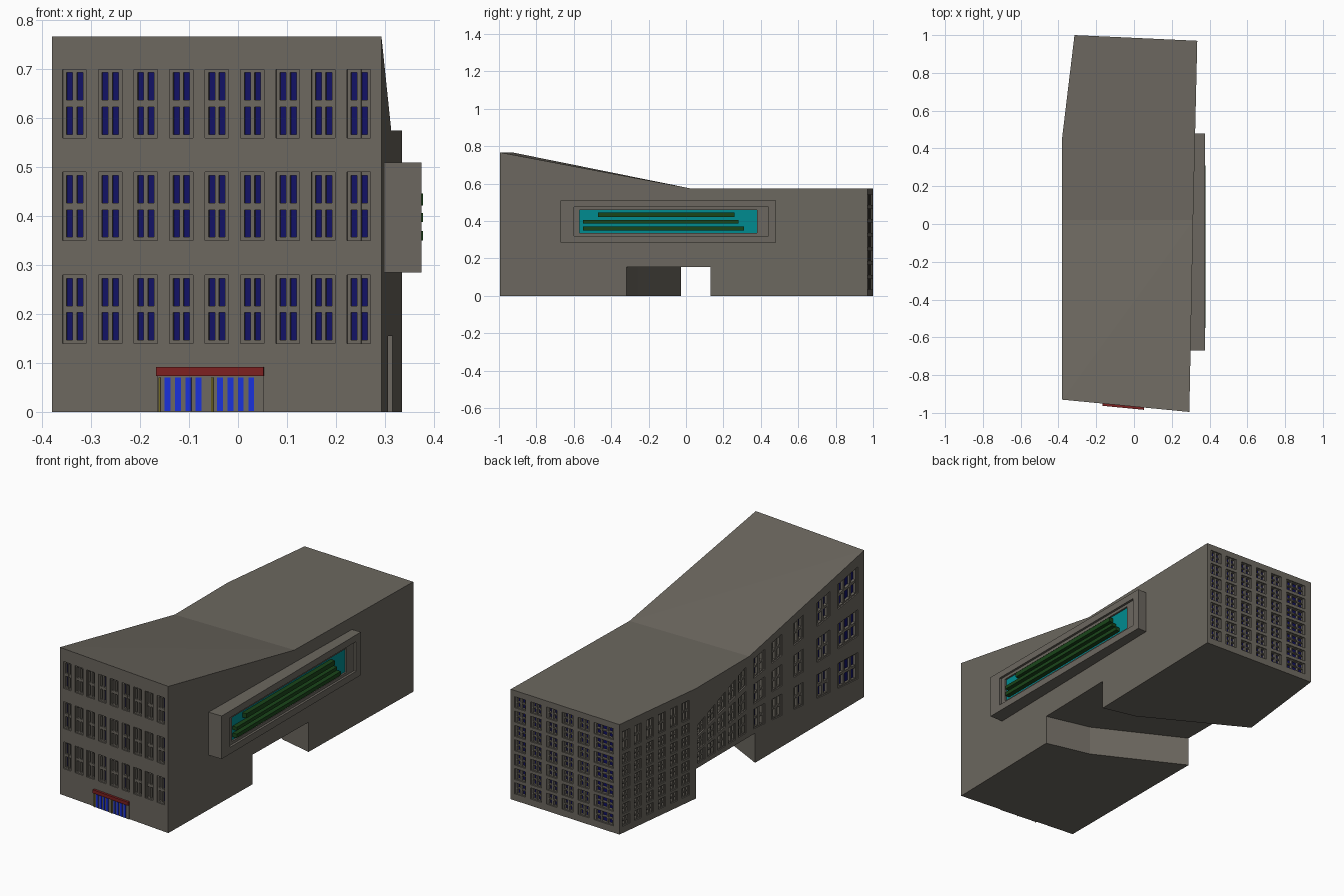
import bpy, bmesh
from mathutils import Vector

if "Cube" in bpy.data.objects:
    bpy.data.objects.remove(bpy.data.objects["Cube"])


def lerp(a, b, t):
    return a + (b - a) * t


def material(name, rgb):
    m = bpy.data.materials.new(name)
    m.diffuse_color = (*rgb, 1)
    m.use_nodes = True
    m.node_tree.nodes["Principled BSDF"].inputs["Base Color"].default_value = m.diffuse_color
    return m


STONE = material("warm_grey", (0.15, 0.137, 0.115))
NAVY = material("window_blue", (0.006, 0.006, 0.13))
BLUE = material("door_blue", (0.01, 0.03, 0.7))
RED = material("dark_red", (0.2, 0.015, 0.015))
YELLOW = material("brass", (0.3, 0.25, 0.03))
TEAL = material("teal", (0.0, 0.26, 0.28))
GREEN = material("dark_green", (0.01, 0.06, 0.01))


def finish(bm, name, mat):
    bmesh.ops.recalc_face_normals(bm, faces=bm.faces)
    me = bpy.data.meshes.new(name)
    bm.to_mesh(me)
    bm.free()
    me.materials.append(mat)
    ob = bpy.data.objects.new(name, me)
    bpy.context.collection.objects.link(ob)
    return ob


def loft(bm, rings):
    """Closed solid through a list of equal-length rings."""
    vs = [[bm.verts.new(p) for p in r] for r in rings]
    n = len(rings[0])
    for a, b in zip(vs, vs[1:]):
        for i in range(n):
            j = (i + 1) % n
            bm.faces.new((a[i], a[j], b[j], b[i]))
    bm.faces.new(vs[0][::-1])
    bm.faces.new(vs[-1])


def subtract(target, cutter):
    cutter.hide_render = True
    mod = target.modifiers.new("cut", 'BOOLEAN')
    mod.operation, mod.solver, mod.object = 'DIFFERENCE', 'EXACT', cutter
    bpy.context.view_layer.objects.active = target
    bpy.ops.object.modifier_apply(modifier=mod.name)
    bpy.data.objects.remove(cutter)


# Building shell: footprint with a roof that rises towards the front
foot = [(-.38, -.93, .767), (.293, -.995, .767), (.313, .02, .575), (.335, .97, .575),
        (-.315, 1.0, .575), (-.38, .46, .575), (-.38, .02, .575)]
bm = bmesh.new()
low = [bm.verts.new((x, y, 0)) for x, y, z in foot]
top = [bm.verts.new(p) for p in foot]
for i in range(7):
    j = (i + 1) % 7
    bm.faces.new((low[i], low[j], top[j], top[i]))
bm.faces.new(low[::-1])
bm.faces.new((top[0], top[1], top[2]))
bm.faces.new((top[0], top[2], top[6]))
bm.faces.new(top[2:])
shell = finish(bm, "building_shell", STONE)

# Bent ground-level passage
path = [(.5, -.35), (.303, -.317), (.069, -.26), (-.38, -.028), (-.5, .035),
        (-.5, .525), (-.38, .46), (.138, .175), (.325, .13), (.5, .09)]
bm = bmesh.new()
loft(bm, [[(x, y, z) for x, y in path] for z in (-.1, .155)])
subtract(shell, finish(bm, "passage_cutter", STONE))


class Wall:
    """Maps (fraction along wall, height, depth inwards) to 3D."""

    def __init__(self, p, q):
        self.p, self.q = Vector((*p, 0)), Vector((*q, 0))
        d = (self.q - self.p).normalized()
        self.inward = Vector((-d.y, d.x, 0))

    def at(self, t, z, depth):
        return self.p.lerp(self.q, t) + self.inward * depth + Vector((0, 0, z))


FL, FR, BR, BL, BEND = (-.38, -.93), (.293, -.995), (.335, .97), (-.315, 1.0), (-.38, .46)
front, back = Wall(FL, FR), Wall(BR, BL)
bent, left = Wall(BL, BEND), Wall(BEND, FL)

holes, bars, panes = bmesh.new(), bmesh.new(), bmesh.new()
U_BARS = {2: [(0, .15), (.41, .59), (.85, 1)],
          3: [(0, .09), (.3, .37), (.63, .7), (.91, 1)]}
V_BARS = [(0, .05), (.45, .55), (.95, 1)]


def window(wall, t0, t1, side0, side1, cols=2):
    """side0 / side1 are (bottom, top) heights at both jambs."""
    def slab(bm, u0, u1, v0, v1, d0, d1):
        def point(u, v, d):
            z = lerp(lerp(side0[0], side1[0], u), lerp(side0[1], side1[1], u), v)
            return wall.at(lerp(t0, t1, u), z, d)
        loft(bm, [[point(u, v, d) for u, v in
                   ((u0, v0), (u1, v0), (u1, v1), (u0, v1))] for d in (d0, d1)])
    slab(holes, 0, 1, 0, 1, -.02, .024)
    slab(panes, 0, 1, 0, 1, .02, .0245)
    for a, b in U_BARS[cols]:
        slab(bars, a, b, 0, 1, .006, .022)
    for a, b in V_BARS:
        slab(bars, 0, 1, a, b, .0065, .022)


# Front windows
for col in range(9):
    t = (.022 + col * .0726) / .673
    for z in (.14, .35, .56):
        window(front, t, t + .048 / .673, (z, z + .14), (z, z + .14))

# Back windows, last column wide
for col in range(6):
    t0 = .037 + col * .1455
    wide = col == 5
    for row in range(7):
        z = .035 + row * .075
        window(back, t0, t0 + (.18 if wide else .1), (z, z + .058), (z, z + .058),
               3 if wide else 2)

# Angled rear-left wall windows, tall top row
for col in range(6):
    t0 = .04 + col * .156
    for z, h in [(.035 + r * .065, .05) for r in range(6)] + [(.43, .1)]:
        window(bent, t0, t0 + .095, (z, z + h), (z, z + h))

# Left windows: three rows that fan out with the roof slope
ROWS = [(.18, .235, .205), (.41, .36, .275), (.64, .49, .345)]
HALF = (.07, .05, .028)


def along(knots, y):
    if y < .02:
        return lerp(knots[0], knots[1], (y + .93) / .95)
    return lerp(knots[1], knots[2], (y - .02) / .44)


spans = [(.447 - i * .085, .387 - i * .085) for i in range(5)]
spans += [(-.017, -.109), (-.167, -.25), (-.35, -.43), (-.54, -.648), (-.714, -.88)]
for y0, y1 in spans:
    for row in ROWS:
        ends = [(along(row, y) - along(HALF, y), along(row, y) + along(HALF, y)) for y in (y0, y1)]
        window(left, (.46 - y0) / 1.39, (.46 - y1) / 1.39, *ends, 3 if y0 < -.7 else 2)

subtract(shell, finish(holes, "window_cutter", STONE))
finish(bars, "window_frames", STONE)
finish(panes, "window_panes", NAVY)


# Entrance on the front wall
def front_boxes(name, mat, spans, z0, z1, d0, d1):
    bm = bmesh.new()
    for a, b in spans:
        a, b = (a + .38) / .673, (b + .38) / .673
        loft(bm, [[front.at(t, z, d) for t, z in ((a, z0), (b, z0), (b, z1), (a, z1))]
                  for d in (d0, d1)])
    finish(bm, name, mat)


front_boxes("door_surround", STONE, [(-.165, .053)], 0, .074, -.004, .01)
front_boxes("door_glass", BLUE, [(-.149, -.137), (-.128, -.116), (-.107, -.095), (-.086, -.074),
                                 (-.042, -.03), (-.021, -.009), (.001, .012), (.022, .033)],
            .002, .07, -.007, .005)
front_boxes("door_posts", YELLOW, [(-.162, -.158), (-.054, -.05)], 0, .07, -.009, .005)
front_boxes("entrance_canopy", RED, [(-.166, .053)], .074, .092, -.012, .005)


# Display on the right wall: stepped frame around a recessed panel
def rect(x, y0, y1, z0, z1):
    return [(x, y0, z0), (x, y1, z0), (x, y1, z1), (x, y0, z1)]


outer, inner, screen = (-.67, .48, .285, .51), (-.6, .44, .32, .475), (-.57, .38, .335, .46)
bm = bmesh.new()
loft(bm, [rect(.29, *outer), rect(.375, *outer), rect(.375, *inner), rect(.363, *inner),
          rect(.363, *screen), rect(.352, *screen)])
finish(bm, "display_frame", STONE)
bm = bmesh.new()
loft(bm, [rect(.345, *screen), rect(.354, *screen)])
finish(bm, "display_panel", TEAL)

# Plain raised strips on the display
bm = bmesh.new()
for y0, y1, z0, z1 in ((-.47, .26, .422, .446), (-.55, .28, .388, .406), (-.55, .31, .35, .37)):
    loft(bm, [rect(.35, y0, y1, z0, z1), rect(.378, y0, y1, z0, z1)])
finish(bm, "display_strips", GREEN)
